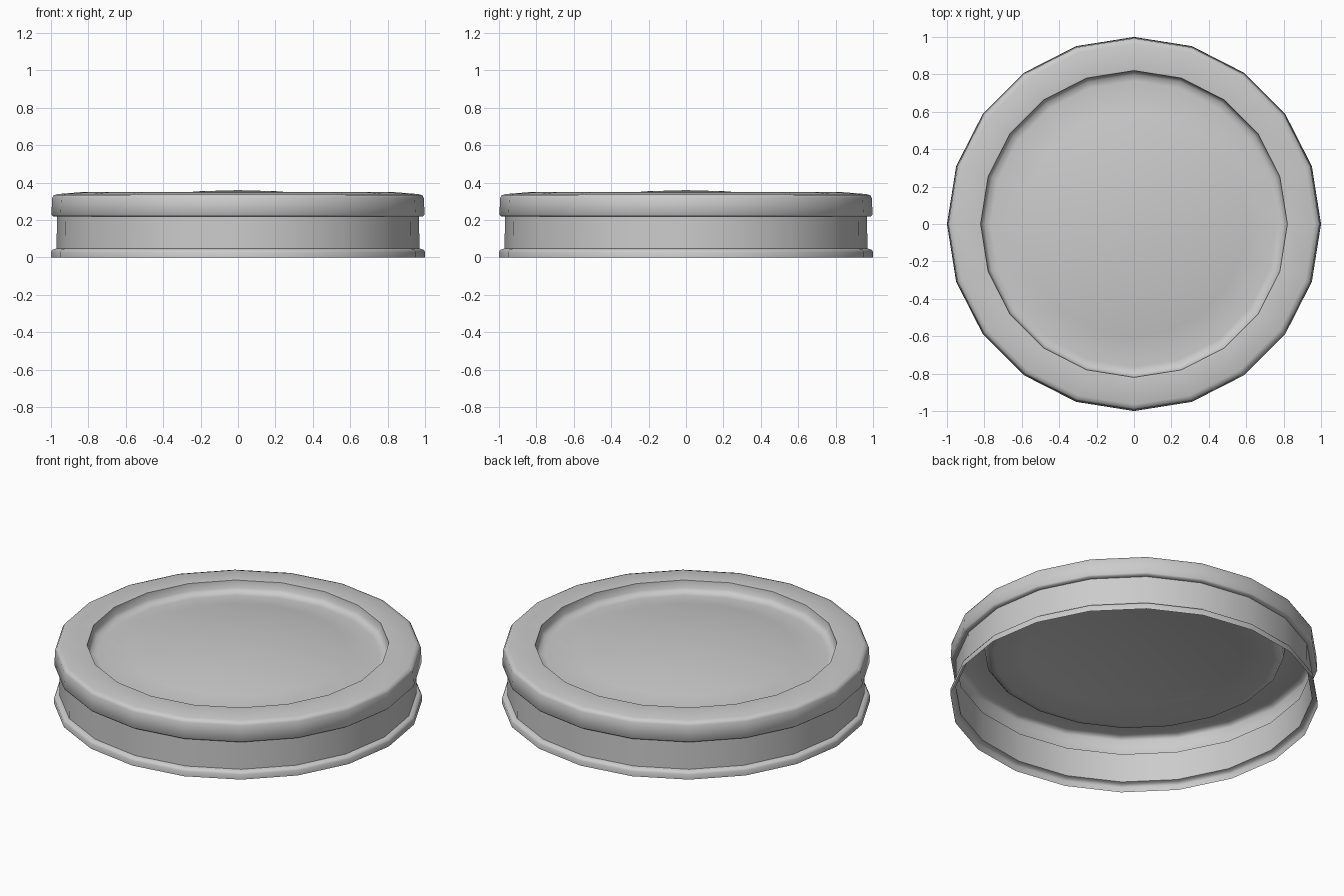
import bpy, bmesh, math

if "Cube" in bpy.data.objects:
    bpy.data.objects.remove(bpy.data.objects["Cube"])

SIDES = 20


def lathe(name, profile):
    """Revolve (radius, z) points into a faceted shell; the last point is the pole."""
    bm = bmesh.new()
    rings = []
    for r, z in profile[:-1]:
        rings.append([bm.verts.new((r * math.cos(2 * math.pi * i / SIDES),
                                    r * math.sin(2 * math.pi * i / SIDES), z))
                      for i in range(SIDES)])
    pole = bm.verts.new((0, 0, profile[-1][1]))
    for i in range(SIDES):
        j = (i + 1) % SIDES
        for a, b in zip(rings, rings[1:]):
            bm.faces.new((a[i], a[j], b[j], b[i]))
        bm.faces.new((rings[-1][i], rings[-1][j], pole))
    me = bpy.data.meshes.new(name)
    bm.to_mesh(me)
    bm.free()
    ob = bpy.data.objects.new(name, me)
    bpy.context.collection.objects.link(ob)
    bpy.context.view_layer.objects.active = ob
    ob.select_set(True)
    bpy.ops.object.shade_smooth_by_angle(angle=math.radians(50))
    return ob


# Open-bottomed thin shell: foot flange, recessed side band, upper band, top ring
profile = [
    (1.00, 0.00), (1.00, 0.03), (0.993, 0.041), (0.98, 0.045), (0.97, 0.048),
    (0.968, 0.22), (0.99, 0.22), (0.998, 0.229),
    (0.993, 0.32), (0.985, 0.333), (0.965, 0.339), (0.83, 0.35), (0.82, 0.348),
    # Sunken panel wall and fillet
    (0.816, 0.305), (0.80, 0.288), (0.765, 0.282),
]
# Gently domed panel
profile += [(r, 0.36 - 0.078 * (r / 0.765) ** 2) for r in (0.6, 0.4, 0.2, 0.0)]
lathe("jar_lid", profile)
